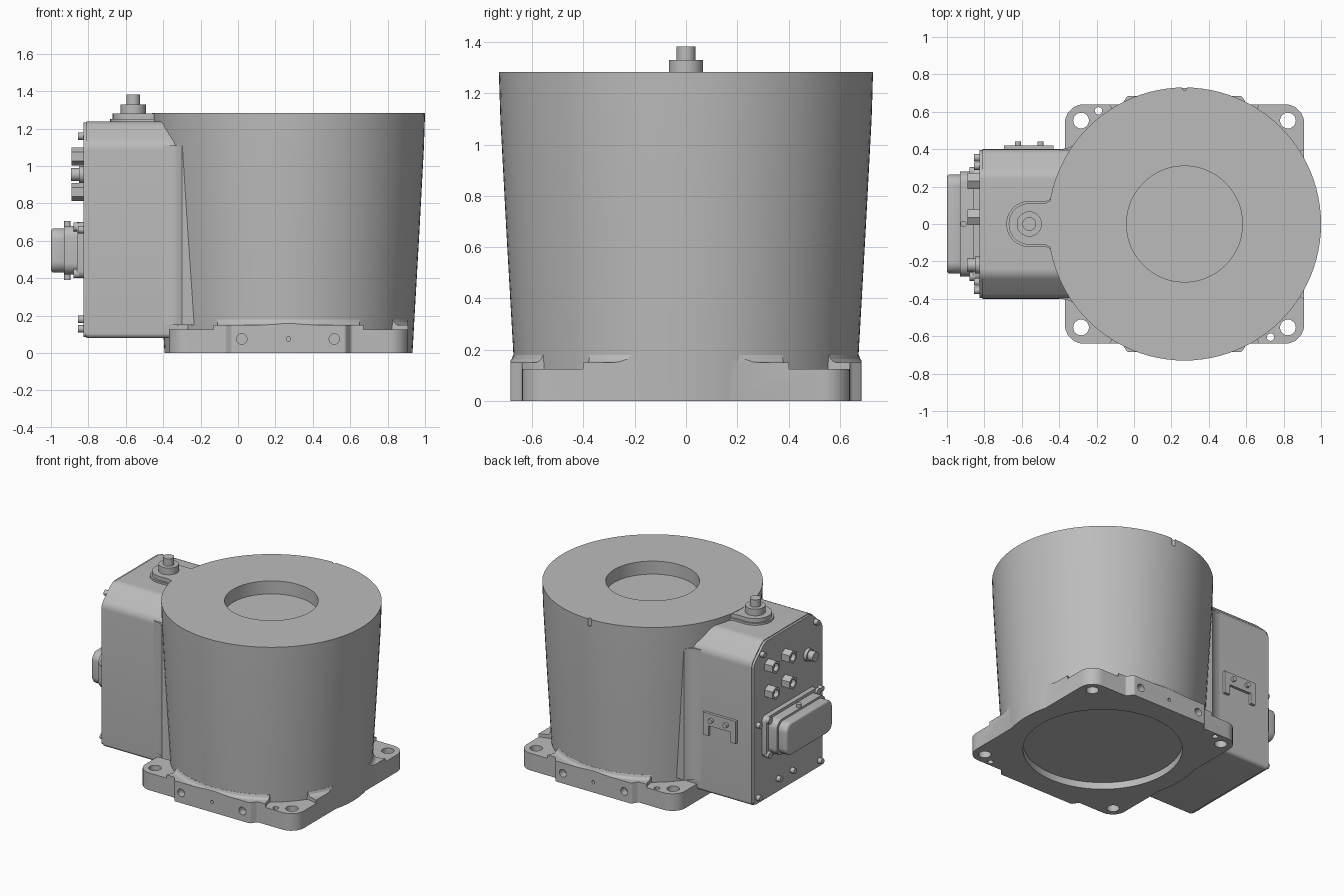
import bpy, bmesh, math
from mathutils import Matrix, Vector

if "Cube" in bpy.data.objects:
    bpy.data.objects.remove(bpy.data.objects["Cube"])

grey = bpy.data.materials.new("cast_grey")
grey.diffuse_color = (0.5, 0.5, 0.5, 1)
grey.use_nodes = True
grey.node_tree.nodes["Principled BSDF"].inputs["Base Color"].default_value = grey.diffuse_color
CX = 0.27  # axis of the round housing


def finish(bm, name):
    bmesh.ops.recalc_face_normals(bm, faces=bm.faces)
    me = bpy.data.meshes.new(name)
    bm.to_mesh(me)
    bm.free()
    me.materials.append(grey)
    ob = bpy.data.objects.new(name, me)
    bpy.context.collection.objects.link(ob)
    return ob


def activate(ob):
    bpy.ops.object.select_all(action='DESELECT')
    ob.select_set(True)
    bpy.context.view_layer.objects.active = ob


def smooth(ob, angle=30):
    activate(ob)
    bpy.ops.object.shade_smooth_by_angle(angle=math.radians(angle))
    return ob


def prism(name, pts, lo, hi, axis='z'):
    """Extrude a closed outline; 'z': (x,y), 'x': (y,z), 'y': (x,z)."""
    put = {'z': lambda a, b, c: (a, b, c), 'x': lambda a, b, c: (c, a, b),
           'y': lambda a, b, c: (a, c, b)}[axis]
    bm = bmesh.new()
    f = bm.faces.new([bm.verts.new(put(a, b, lo)) for a, b in pts])
    r = bmesh.ops.extrude_face_region(bm, geom=[f])
    vs = [v for v in r['geom'] if isinstance(v, bmesh.types.BMVert)]
    bmesh.ops.translate(bm, verts=vs, vec=put(0, 0, hi - lo))
    return finish(bm, name)


def ring(a, b, r, n, turn=0.0):
    return [(a + r * math.cos(turn + 2 * math.pi * i / n),
             b + r * math.sin(turn + 2 * math.pi * i / n)) for i in range(n)]


def rod(name, a, b, r, lo, hi, axis='z', n=24):
    return prism(name, ring(a, b, r, n), lo, hi, axis)


def rounded(pts, radii, n=6):
    """Round the corners of an outline."""
    out = []
    for i, (p, r) in enumerate(zip(pts, radii)):
        p = Vector(p)
        if r == 0:
            out.append(tuple(p))
            continue
        u = (Vector(pts[i - 1]) - p).normalized()
        w = (Vector(pts[(i + 1) % len(pts)]) - p).normalized()
        half = u.angle(w) / 2
        d = r / math.tan(half)
        c = p + (u + w).normalized() * (r / math.sin(half))
        s, e = p + u * d - c, p + w * d - c
        for k in range(n + 1):
            out.append(tuple(c + s.lerp(e, k / n).normalized() * r))
    return out


def rect(a0, a1, b0, b1, r):
    return rounded([(a0, b0), (a1, b0), (a1, b1), (a0, b1)], [r] * 4)


def lathe(name, prof, n=96):
    bm = bmesh.new()
    rows = [[bm.verts.new((CX + r * math.cos(2 * math.pi * i / n),
                           r * math.sin(2 * math.pi * i / n), z))
             for i in range(n)] for r, z in prof]
    for p, q in zip(rows, rows[1:]):
        for i in range(n):
            j = (i + 1) % n
            bm.faces.new((p[i], p[j], q[j], q[i]))
    bm.faces.new(rows[0])
    bm.faces.new(rows[-1])
    return finish(bm, name)


def boolean(ob, tools, op='DIFFERENCE'):
    for t in tools:
        m = ob.modifiers.new("cut", 'BOOLEAN')
        m.operation, m.solver, m.object = op, 'EXACT', t
        activate(ob)
        bpy.ops.object.modifier_apply(modifier=m.name)
        bpy.data.objects.remove(t)


def bevel(ob, w, seg=3, angle=40):
    m = ob.modifiers.new("bevel", 'BEVEL')
    m.width, m.segments, m.angle_limit = w, seg, math.radians(angle)
    activate(ob)
    bpy.ops.object.modifier_apply(modifier=m.name)


# Base plate: square with rounded corners and raised middle lands front and back
half = [(0.64, 0.64, 0.1), (0.335, 0.64, 0.02), (0.305, 0.685, 0.02)]
quarter = half + [(-x, y, r) for x, y, r in reversed(half)]
outline = quarter + [(-x, -y, r) for x, y, r in quarter]
plan = rounded([(CX + x, y) for x, y, r in outline], [r for x, y, r in outline], 5)
plate = prism("base_plate", plan, 0, 0.15)
corners = [(CX + sx * 0.553, sy * 0.553) for sx in (-1, 1) for sy in (-1, 1)]
boolean(plate, [rod("pocket", x, y, 0.175, 0.125, 0.3, n=48) for x, y in corners])
boolean(plate, [rod("bolt_hole", x, y, 0.042, -0.1, 0.3) for x, y in corners])
boolean(plate, [rod("dowel_hole", x, y, 0.02, -0.1, 0.3, n=16)
                for x, y in ((-0.19, 0.605), (0.73, -0.605))])

# Tapered round housing, with recesses in both ends and a notch in the rim
housing = lathe("round_housing", [(0.663, 0), (0.672, 0.16), (0.70, 0.65),
                                  (0.724, 1.1), (0.73, 1.283)])
boolean(housing, [plate], 'UNION')
cuts = [rod("top_bore", CX, 0, 0.31, 1.188, 1.5, n=64),
        rod("bottom_bore", CX, 0, 0.526, -0.1, 0.05, n=80),
        rod("rim_notch", CX, 0.728, 0.013, 1.23, 1.4, n=12)]
for s in (-1, 1):
    lo, hi = sorted((s * 0.63, s * 0.8))
    cuts += [rod("side_hole", x, 0.075, r, lo, hi, 'y', 20)
             for x, r in ((0.02, 0.028), (CX, 0.012), (0.515, 0.028))]
boolean(housing, cuts)
smooth(housing, 25)

# Fillet where the housing meets the plate
fillet = lathe("foot_fillet", [(0.66, 0.13), (0.705, 0.148), (0.69, 0.153),
                               (0.68, 0.163), (0.674, 0.18), (0.66, 0.18)])
boolean(fillet, [prism("trim", plan, -0.1, 0.3)], 'INTERSECT')
boolean(fillet, [rod("pocket", x, y, 0.175, 0.125, 0.3, n=48) for x, y in corners]
        + [rod("inner_bore", CX, 0, 0.6, 0, 0.4, n=80)])
smooth(fillet, 25)

# Side box with sloped shoulders, flared where it runs into the housing
section = rounded([(-0.4, 0.08), (0.4, 0.08), (0.4, 1.12), (0.27, 1.238),
                   (-0.27, 1.238), (-0.4, 1.12)],
                  [0.025, 0.025, 0.08, 0.08, 0.08, 0.08])
smooth(prism("terminal_box", section, -0.81, -0.1, 'x'))
smooth(prism("end_panel", [(a * 0.99, 0.66 + (b - 0.66) * 0.99) for a, b in section],
             -0.826, -0.81, 'x'))
for s in (-1, 1):
    flare = [(-0.40, s * 0.39), (-0.40, s * 0.4), (-0.36, s * 0.404),
             (-0.325, s * 0.42), (-0.30, s * 0.45), (-0.2, s * 0.44), (-0.2, s * 0.39)]
    smooth(prism("junction_fillet", flare, 0.15, 1.11))

# Vent tongue, nut and stud on top of the box
arc = [(-0.56 + 0.11 * math.cos(t), 0.11 * math.sin(t))
       for t in [math.pi * (0.5 + k / 20) for k in range(21)]]
tongue = ([(-0.41, 0.16), (-0.445, 0.125), (-0.48, 0.11)] + arc
          + [(-0.48, -0.11), (-0.445, -0.125), (-0.41, -0.16), (-0.3, -0.16), (-0.3, 0.16)])
smooth(prism("tongue", tongue, 1.2, 1.281))
foot = [(-0.56 + (x + 0.56) * 1.12, y * 1.12) if x < -0.42 else (x, y * 1.12) for x, y in tongue]
smooth(prism("tongue_foot", foot, 1.2, 1.252))
smooth(rod("vent_collar", -0.56, 0, 0.067, 1.27, 1.33, n=32))
smooth(rod("vent_stud", -0.56, 0, 0.037, 1.32, 1.383))

# Panel screws
for y, z in [(s * y, z) for s in (-1, 1) for y, z in ((0.355, 0.13), (0.355, 0.66), (0.31, 1.16))] \
        + [(0.12, 0.18), (-0.04, 0.18)]:
    smooth(rod("panel_screw", y, z, 0.02, -0.856, -0.82, 'x', 16))

# Small cable sockets: hexagonal ones with a bore, and one round one
for y, z in ((0.23, 1.05), (0.035, 1.05), (0.23, 0.86), (0.035, 0.86)):
    nut = prism("hex_socket", ring(y, z, 0.048, 6, math.pi / 6), -0.89, -0.82, 'x')
    boolean(nut, [rod("bore", y, z, 0.028, -0.95, -0.86, 'x', 20)])
    smooth(nut)
smooth(rod("round_socket_collar", -0.22, 0.955, 0.045, -0.85, -0.82, 'x'))
smooth(rod("round_socket", -0.22, 0.955, 0.035, -0.893, -0.82, 'x'))

# Large plug: flange, frame and hood, with latch pins and flange screws
smooth(prism("plug_flange", rect(-0.305, 0.305, 0.4, 0.7, 0.04), -0.862, -0.82, 'x'))
smooth(prism("plug_frame", rect(-0.28, 0.28, 0.42, 0.68, 0.06), -0.93, -0.86, 'x'))
hood = prism("plug_hood", rect(-0.265, 0.265, 0.43, 0.667, 0.06), -1.0, -0.92, 'x')
bevel(hood, 0.015)
smooth(hood)
for z in (0.39, 0.67):
    smooth(rod("latch_pin", -0.912, 0, 0.017, z, z + 0.035, 'z', 16))
for y in (-0.28, 0.28):
    for z in (0.425, 0.675):
        smooth(rod("flange_screw", y, z, 0.024, -0.88, -0.85, 'x', 16))

# Bracket on the back side of the box
u_shape = [(-0.695, 0.51), (-0.655, 0.51), (-0.655, 0.585), (-0.475, 0.585),
           (-0.475, 0.51), (-0.43, 0.51), (-0.43, 0.675), (-0.695, 0.675)]
prism("side_bracket", u_shape, 0.39, 0.42, 'y')
for x in (-0.62, -0.5):
    smooth(rod("bracket_screw", x, 0.63, 0.017, 0.41, 0.44, 'y', 16))
